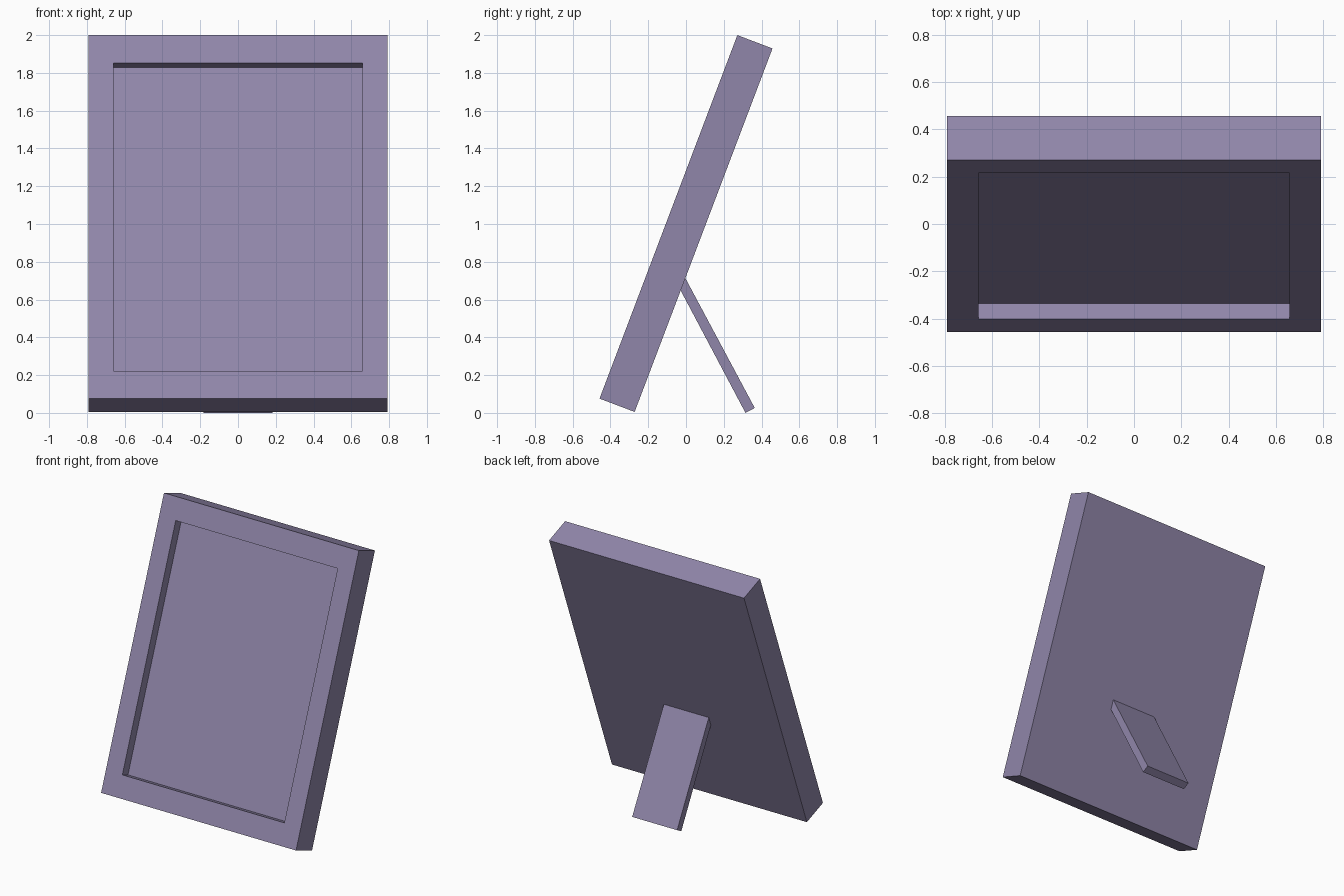
import bpy, bmesh
from math import radians
from mathutils import Matrix

if "Cube" in bpy.data.objects:
    bpy.data.objects.remove(bpy.data.objects["Cube"])

WIDTH, HEIGHT, DEPTH = 1.584, 2.058, 0.199  # frame slab
OPEN_W, OPEN_H, RECESS = 1.316, 1.745, 0.07  # picture opening
TILT = radians(20.77)
STAND_W = 0.365

paint = bpy.data.materials.new("muted_purple")
paint.diffuse_color = (0.28, 0.24, 0.40, 1)
paint.use_nodes = True
paint.node_tree.nodes["Principled BSDF"].inputs["Base Color"].default_value = paint.diffuse_color


def finish(bm, name):
    bmesh.ops.recalc_face_normals(bm, faces=bm.faces)
    mesh = bpy.data.meshes.new(name)
    bm.to_mesh(mesh)
    bm.free()
    mesh.materials.append(paint)
    obj = bpy.data.objects.new(name, mesh)
    bpy.context.collection.objects.link(obj)
    return obj


# Frame: slab with a recessed picture opening in its front face
bm = bmesh.new()
bmesh.ops.create_cube(bm, size=1, matrix=Matrix.Diagonal((WIDTH, DEPTH, HEIGHT, 1)))
front = min(bm.faces, key=lambda f: f.calc_center_median().y)
bmesh.ops.inset_region(bm, faces=[front], thickness=0.1)
for v in front.verts:
    v.co.x = OPEN_W / 2 * (1 if v.co.x > 0 else -1)
    v.co.z = OPEN_H / 2 * (1 if v.co.z > 0 else -1)
panel = bmesh.ops.extrude_discrete_faces(bm, faces=[front])["faces"][0]
bmesh.ops.translate(bm, verts=panel.verts, vec=(0, RECESS, 0))
bm.transform(Matrix.Translation((0, 0, 1.0025)) @ Matrix.Rotation(-TILT, 4, 'X'))
finish(bm, "picture_frame")

# Rear stand: flat strut whose top is cut to meet the frame back
profile = [(-0.033, 0.657), (0.315, 0.0), (0.364, 0.026), (-0.008, 0.722)]
bm = bmesh.new()
side = bm.faces.new([bm.verts.new((-STAND_W / 2, y, z)) for y, z in profile])
ext = bmesh.ops.extrude_face_region(bm, geom=[side])["geom"]
bmesh.ops.translate(bm, verts=[g for g in ext if isinstance(g, bmesh.types.BMVert)],
                    vec=(STAND_W, 0, 0))
finish(bm, "rear_stand")
